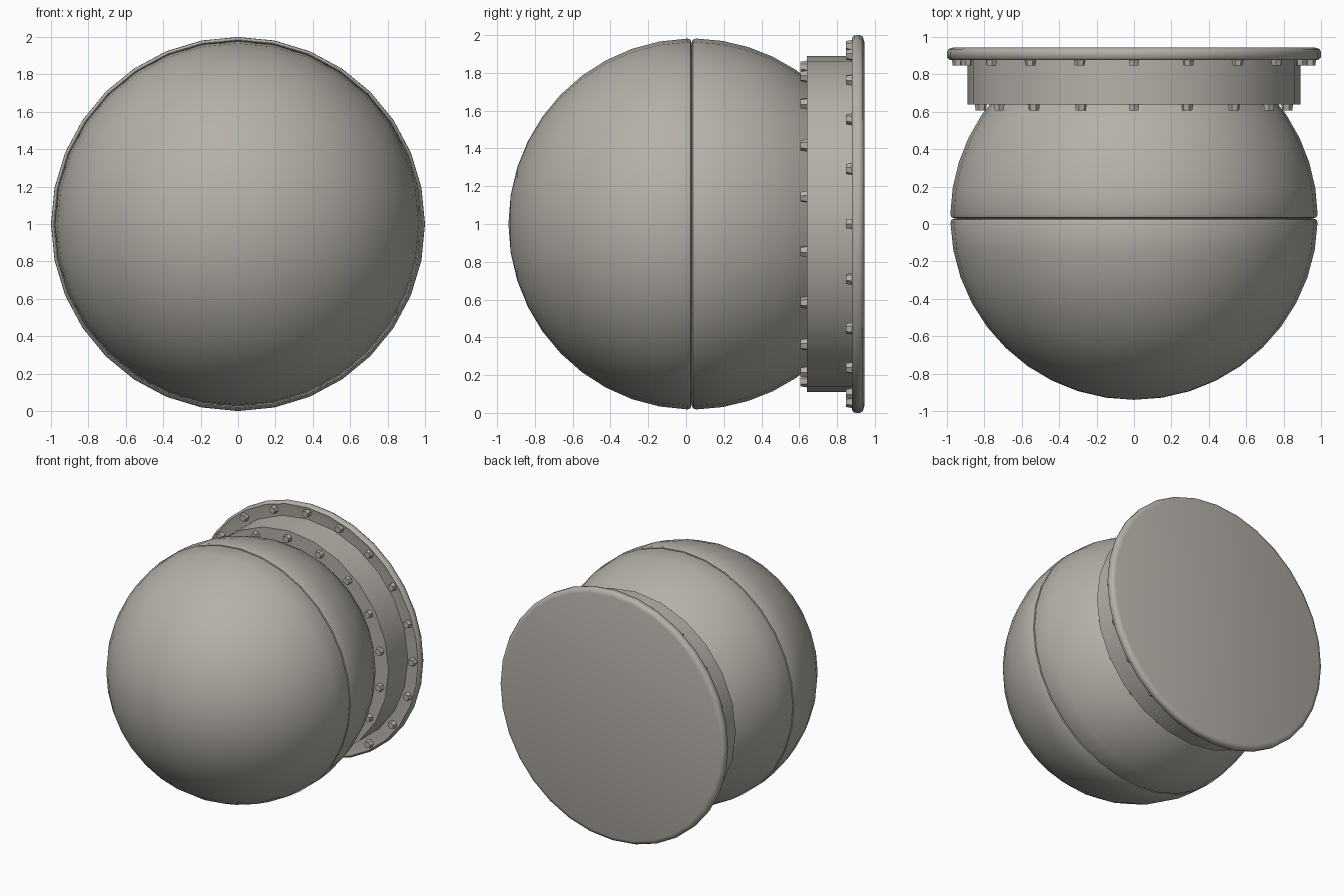
import bpy, bmesh, math
from mathutils import Matrix, Vector

if "Cube" in bpy.data.objects:
    bpy.data.objects.remove(bpy.data.objects["Cube"])

CZ = 1.0  # height of the shared axis, which runs along y

metal = bpy.data.materials.new("warm_grey_metal")
metal.diffuse_color = (0.46, 0.435, 0.395, 1)
metal.use_nodes = True
metal.node_tree.nodes["Principled BSDF"].inputs["Base Color"].default_value = metal.diffuse_color


def finish(name, bm, angle):
    bmesh.ops.recalc_face_normals(bm, faces=bm.faces)
    me = bpy.data.meshes.new(name)
    bm.to_mesh(me)
    bm.free()
    me.materials.append(metal)
    ob = bpy.data.objects.new(name, me)
    bpy.context.collection.objects.link(ob)
    bpy.ops.object.select_all(action='DESELECT')
    ob.select_set(True)
    bpy.context.view_layer.objects.active = ob
    bpy.ops.object.shade_smooth_by_angle(angle=math.radians(angle))
    return ob


def lathe(name, profile, segs, angle=35):
    """Revolve (y, radius) points around the y axis."""
    bm = bmesh.new()
    rings = []
    for y, r in profile:
        if r < 1e-5:
            rings.append([bm.verts.new((0, y, CZ))])
        else:
            rings.append([bm.verts.new((r * math.sin(math.tau * i / segs), y,
                                        CZ + r * math.cos(math.tau * i / segs)))
                          for i in range(segs)])
    for a, b in zip(rings, rings[1:]):
        for i in range(segs):
            j = (i + 1) % segs
            if len(a) == 1:
                bm.faces.new((a[0], b[i], b[j]))
            elif len(b) == 1:
                bm.faces.new((a[i], a[j], b[0]))
            else:
                bm.faces.new((a[i], a[j], b[j], b[i]))
    return finish(name, bm, angle)


def bolt_ring(name, count, radius, y0, y1):
    """Hexagonal bolt heads pointing to the front."""
    bm = bmesh.new()
    for i in range(count):
        a = math.tau * i / count
        pos = Vector((radius * math.sin(a), (y0 + y1) / 2, CZ + radius * math.cos(a)))
        m = (Matrix.Translation(pos) @ Matrix.Rotation(a, 4, 'Y')
             @ Matrix.Rotation(math.radians(90), 4, 'X'))
        bmesh.ops.create_cone(bm, cap_ends=True, segments=6, radius1=0.034,
                              radius2=0.027, depth=abs(y1 - y0), matrix=m)
    return finish(name, bm, 30)


# Front half of the ball, with a rolled lip at the seam
R, SY = 0.982, 0.035
front = [(SY - 0.975 * math.cos(t), R * math.sin(t))
         for t in (math.radians(88.5) * i / 10 for i in range(11))]
front += [(0.024, 0.976), (0.030, 0.955)]
lathe("front_shell", front, 32, 40)

# Rear half of the ball, ending inside the drum
rear = [(0.030, 0.955), (0.036, 0.976)]
rear += [(SY + R * math.sin(t), R * math.cos(t))
         for t in (math.radians(1 + 41 * i / 5) for i in range(6))]
lathe("rear_shell", rear, 32, 40)

# Drum between ball and flange
lathe("drum", [(0.64, 0.70), (0.64, 0.89), (0.895, 0.89)], 24, 30)

# Mounting flange with rounded rim and flat closed back
lathe("flange", [(0.886, 0.80), (0.885, 0.95), (0.878, 0.985), (0.89, 0.999),
                 (0.92, 1.0), (0.936, 0.992), (0.944, 0.965), (0.944, 0)], 32, 50)

# Bolt heads on the drum face and the flange face
bolt_ring("drum_bolts", 18, 0.832, 0.648, 0.607)
bolt_ring("flange_bolts", 20, 0.942, 0.89, 0.848)
